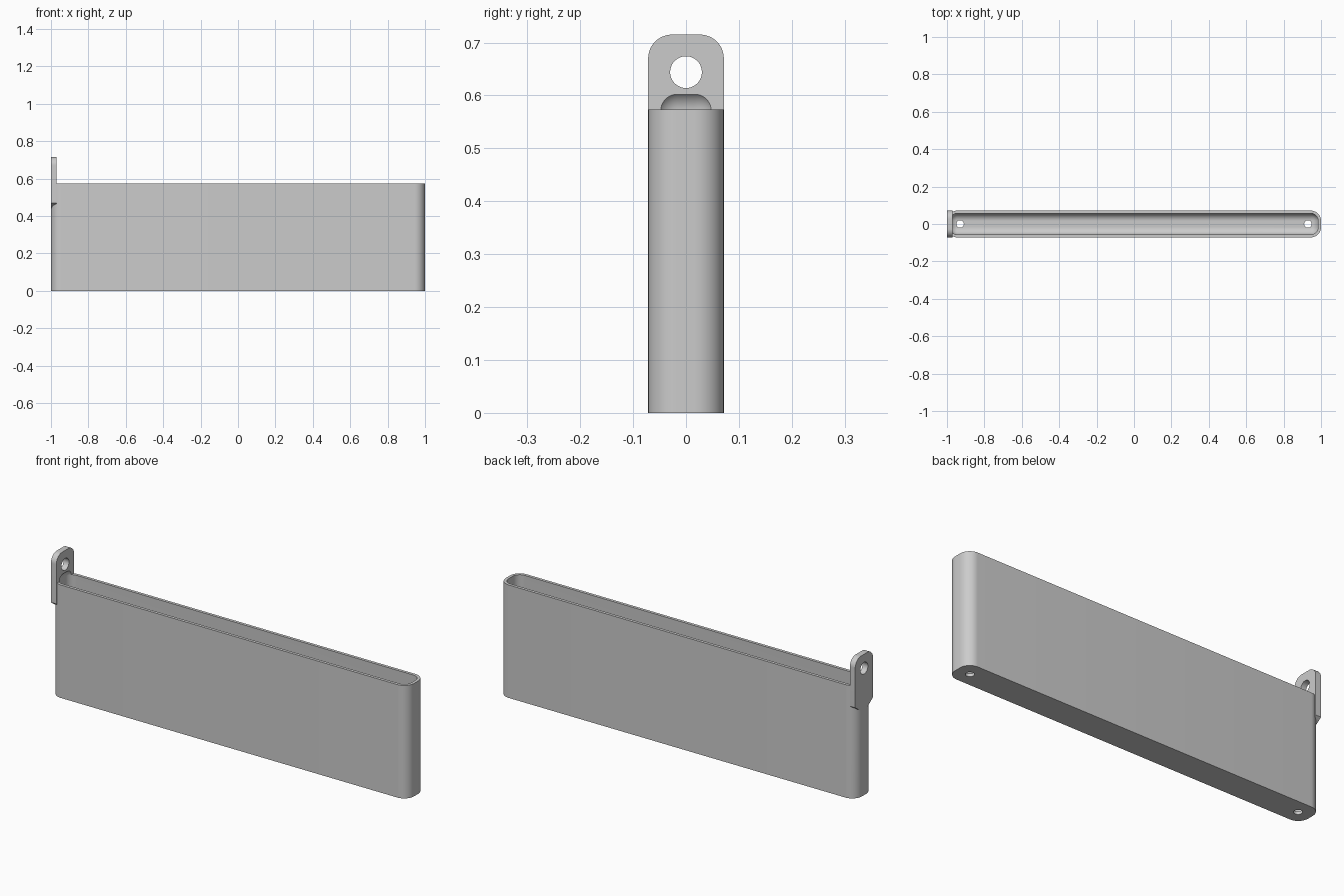
import bpy
import bmesh
from math import radians, sin, cos, pi
from mathutils import Matrix, Vector

default = bpy.data.objects.get("Cube")
if default:
    bpy.data.objects.remove(default, do_unlink=True)

HALF_W, BODY_H, WALL, TAB_T = 0.0715, 0.573, 0.015, 0.03
INNER_R = 0.04

grey = bpy.data.materials.new("plain grey")
grey.use_nodes = True
colour = (0.6, 0.6, 0.6, 1)
grey.diffuse_color = colour
grey.node_tree.nodes["Principled BSDF"].inputs["Base Color"].default_value = colour


def make_object(name, bm):
    bmesh.ops.recalc_face_normals(bm, faces=bm.faces[:])
    mesh = bpy.data.meshes.new(name)
    bm.to_mesh(mesh)
    bm.free()
    mesh.materials.append(grey)
    obj = bpy.data.objects.new(name, mesh)
    bpy.context.collection.objects.link(obj)
    return obj


def rounded_box(name, low, high, radius, vertical_only):
    low, high = Vector(low), Vector(high)
    bm = bmesh.new()
    bmesh.ops.create_cube(bm, size=1)
    bmesh.ops.scale(bm, vec=high - low, verts=bm.verts)
    bmesh.ops.translate(bm, vec=(low + high) / 2, verts=bm.verts)
    edges = [e for e in bm.edges if not vertical_only
             or abs(e.verts[0].co.z - e.verts[1].co.z) > 0.1]
    bmesh.ops.bevel(bm, geom=edges, offset=radius, segments=12,
                    profile=0.5, affect='EDGES')
    return make_object(name, bm)


def cylinder(name, centre, radius, depth, axis):
    turn = Matrix.Rotation(pi / 2, 4, 'Y') if axis == 'X' else Matrix()
    bm = bmesh.new()
    bmesh.ops.create_cone(bm, cap_ends=True, segments=48, radius1=radius,
                          radius2=radius, depth=depth,
                          matrix=Matrix.Translation(centre) @ turn)
    return make_object(name, bm)


def boolean(target, other, operation):
    mod = target.modifiers.new(operation, 'BOOLEAN')
    mod.object, mod.operation, mod.solver = other, operation, 'EXACT'
    bpy.context.view_layer.objects.active = target
    bpy.ops.object.modifier_apply(modifier=mod.name)
    bpy.data.objects.remove(other, do_unlink=True)


# Outer shell with rounded upright corners
holder = rounded_box("narrow_holder", (-1, -HALF_W, 0), (1, HALF_W, BODY_H),
                     INNER_R + WALL, True)

# Hanging tab: rounded top, tapered underside that fades into the end wall
TAB_R, TAB_TOP = 0.045, 0.715
half = [(0.0165, 0.43), (HALF_W, 0.47)]
for i in range(13):
    a = pi / 2 * i / 12
    half.append((HALF_W - TAB_R + TAB_R * cos(a), TAB_TOP - TAB_R + TAB_R * sin(a)))
outline = half + [(-y, z) for y, z in reversed(half)]
bm = bmesh.new()
face = bm.faces.new([bm.verts.new((-1, y, z)) for y, z in outline])
side = bmesh.ops.extrude_face_region(bm, geom=[face])
bmesh.ops.translate(bm, vec=(TAB_T, 0, 0),
                    verts=[v for v in side["geom"] if isinstance(v, bmesh.types.BMVert)])
boolean(holder, make_object("hanging_tab", bm), 'UNION')

# Filleted cavity, which also scoops into the foot of the tab
cavity = rounded_box("cavity", (-1 + WALL, -HALF_W + WALL, WALL),
                     (1 - WALL, HALF_W - WALL, 0.611), INNER_R, False)
boolean(holder, cavity, 'DIFFERENCE')

# Hanging hole and two drain holes
boolean(holder, cylinder("hang_hole", (-1, 0, 0.644), 0.03, 0.2, 'X'), 'DIFFERENCE')
for x in (-0.93, 0.93):
    boolean(holder, cylinder("drain_hole", (x, 0, 0), 0.02, 0.2, 'Z'), 'DIFFERENCE')

bpy.ops.object.select_all(action='DESELECT')
holder.select_set(True)
bpy.context.view_layer.objects.active = holder
bpy.ops.object.shade_smooth_by_angle(angle=radians(30))
